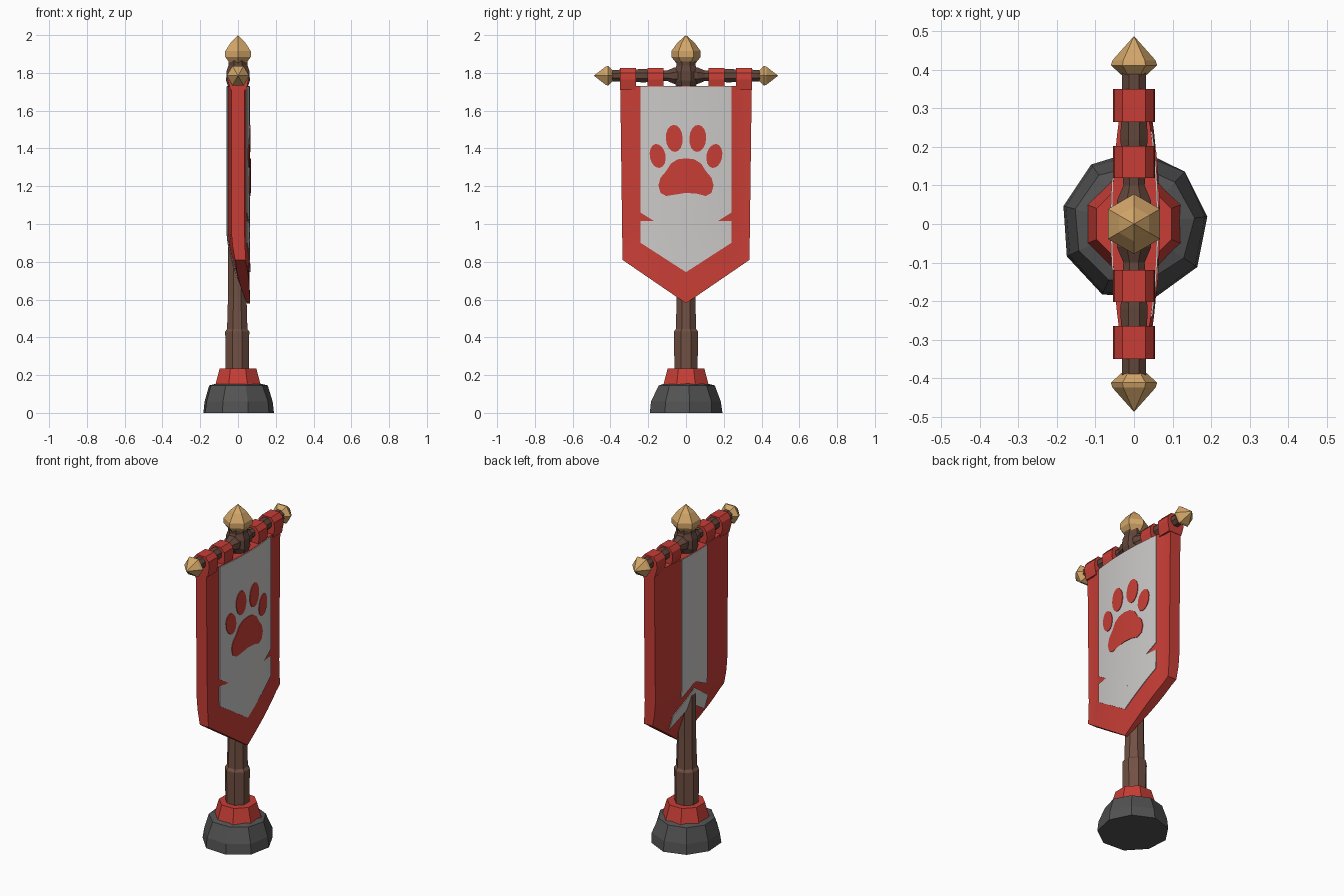
import bpy, bmesh, math, random
from mathutils import Vector, Matrix

if "Cube" in bpy.data.objects:
    bpy.data.objects.remove(bpy.data.objects["Cube"])

random.seed(4)


def mat(name, c):
    m = bpy.data.materials.new(name)
    m.diffuse_color = (*c, 1)
    m.use_nodes = True
    m.node_tree.nodes["Principled BSDF"].inputs["Base Color"].default_value = m.diffuse_color
    return m


RED = mat("red cloth", (0.58, 0.048, 0.037))
WHITE = mat("white cloth", (0.60, 0.59, 0.58))
GOLD = mat("gold", (0.65, 0.38, 0.14))
WOOD = mat("brown wood", (0.165, 0.08, 0.056))
DARK = mat("dark wood", (0.12, 0.06, 0.042))
STONE = mat("grey stone", (0.085, 0.085, 0.087))


def finish(name, bm, material, smooth=None):
    bmesh.ops.recalc_face_normals(bm, faces=bm.faces[:])
    me = bpy.data.meshes.new(name)
    bm.to_mesh(me)
    bm.free()
    ob = bpy.data.objects.new(name, me)
    bpy.context.collection.objects.link(ob)
    me.materials.append(material)
    if smooth:
        bpy.ops.object.select_all(action='DESELECT')
        ob.select_set(True)
        bpy.context.view_layer.objects.active = ob
        bpy.ops.object.shade_smooth_by_angle(angle=math.radians(smooth))
    return ob


def lathe(name, profile, sides, material, phase=0.0, jitter=0.0, matrix=None):
    """Closed solid of revolution from (radius, z) points."""
    bm = bmesh.new()
    rings = []
    for r, z in profile:
        ring = []
        for i in range(sides):
            a = phase + 2 * math.pi * i / sides
            k = r * (1 + random.uniform(-jitter, jitter))
            ring.append(bm.verts.new((k * math.cos(a), k * math.sin(a), z)))
        rings.append(ring)
    for a, b in zip(rings, rings[1:]):
        for i in range(sides):
            j = (i + 1) % sides
            bm.faces.new((a[i], a[j], b[j], b[i]))
    bm.faces.new(rings[0][::-1])
    bm.faces.new(rings[-1])
    bmesh.ops.remove_doubles(bm, verts=bm.verts[:], dist=0.0005)
    if matrix:
        bm.transform(matrix)
    return finish(name, bm, material)


# Cloth surfaces: depth x at (y, z), bulging around the pole
def bump(y):
    return max(0.0, 1 - (y / 0.3) ** 2)


def sweep(z):
    return min(1.0, max(0.0, (0.95 - z) / 0.37)) ** 1.5


def front(y, z):
    t = sweep(z)
    return (0.035 + 0.025 * bump(y)) * (1 - t) + 0.063 * t


def back(y, z):
    t = sweep(z)
    return (-0.035 - 0.022 * bump(y)) * (1 - t) + 0.048 * t


def sheet(name, outline, outer, inner, material):
    """Fill a (y, z) outline, cut it into a grid and wrap it between two surfaces."""
    bm = bmesh.new()
    f = bm.faces.new([bm.verts.new((0, y, z)) for y, z in outline])
    bmesh.ops.triangulate(bm, faces=[f])
    cuts = [((0, i * 0.05, 0), (0, 1, 0)) for i in range(-6, 7)]
    cuts += [((0, 0, 0.6 + i * 0.07), (0, 0, 1)) for i in range(17)]
    for co, no in cuts:
        bmesh.ops.bisect_plane(bm, geom=bm.verts[:] + bm.edges[:] + bm.faces[:],
                               dist=1e-5, plane_co=co, plane_no=no)
    ext = bmesh.ops.extrude_face_region(bm, geom=bm.faces[:], use_keep_orig=True)
    top = {g for g in ext["geom"] if isinstance(g, bmesh.types.BMVert)}
    for v in bm.verts:
        v.co.x = (outer if v in top else inner)(v.co.y, v.co.z)
    return finish(name, bm, material, 40)


def front_plate(name, outline, material, h):
    return sheet(name, outline, lambda y, z: front(y, z) + h, front, material)


def back_plate(name, outline, material, h):
    return sheet(name, outline, lambda y, z: back(y, z) - h, back, material)


def sym(half):
    """Mirror half an outline (y >= 0, ends on y = 0)."""
    return half + [(-y, z) for y, z in half[::-1] if y > 1e-6]


# Stone foot and red collar
lathe("stone_foot", [(0.195, 0), (0.188, 0.06), (0.155, 0.145), (0.10, 0.16)], 9, STONE, 0.1, 0.035)
lathe("collar", [(0.135, 0.14), (0.128, 0.155), (0.105, 0.235), (0.06, 0.235)], 8, RED, math.pi / 8)

# Pole: thick lower sleeve and slimmer shaft
off = Matrix.Translation((-0.004, 0, 0))
lathe("pole_sleeve", [(0.066, 0.2), (0.069, 0.43), (0.058, 0.445)], 8, WOOD, math.pi / 8, 0, off)
lathe("pole_shaft", [(0.059, 0.42), (0.053, 0.62), (0.053, 0.95), (0.047, 1.1), (0.047, 1.72)],
      8, WOOD, math.pi / 8, 0, off)
lathe("pole_head", [(0.05, 1.71), (0.068, 1.76), (0.066, 1.81), (0.054, 1.84), (0.056, 1.87)],
      8, DARK, math.pi / 8)
lathe("top_finial", [(0.05, 1.85), (0.078, 1.885), (0.078, 1.915), (0.045, 1.96), (0, 2.0)],
      6, GOLD, math.pi / 6)

# Crossbar, end finials and hanging straps on both sides
for s, side in ((1, "left"), (-1, "right")):
    along = Matrix.Translation((0, 0, 1.785)) @ Matrix.Rotation(-s * math.pi / 2, 4, 'X')
    lathe("crossbar_" + side, [(0.05, 0), (0.048, 0.06), (0.03, 0.10), (0.038, 0.22), (0.033, 0.4)],
          8, DARK, math.pi / 8, 0, along)
    lathe("bar_finial_" + side, [(0.028, 0.383), (0.06, 0.412), (0.056, 0.425), (0, 0.488)],
          6, GOLD, 0, 0, along)
    for n, (a, b) in enumerate(((0.265, 0.35), (0.12, 0.203))):
        bm = bmesh.new()
        prof = [(-0.04, 1.71), (-0.055, 1.765), (-0.05, 1.80), (-0.03, 1.826),
                (0.03, 1.826), (0.052, 1.80), (0.055, 1.765), (0.045, 1.71)]
        f = bm.faces.new([bm.verts.new((x, s * a, z)) for x, z in prof])
        r = bmesh.ops.extrude_face_region(bm, geom=[f], use_keep_orig=True)
        for v in r["geom"]:
            if isinstance(v, bmesh.types.BMVert):
                v.co.y = s * b
        finish(f"strap_{side}_{n + 1}", bm, RED)

# Banner body
sheet("banner", sym([(0, 1.73), (0.348, 1.73), (0.336, 0.81), (0, 0.58)]), front, back, RED)

# White front panel and chevron
front_plate("front_panel", sym([(0, 1.728), (0.24, 1.728), (0.24, 1.06), (0, 0.91)]), WHITE, 0.004)
front_plate("front_chevron", sym([(0, 0.87), (0.24, 1.015), (0.24, 0.90), (0, 0.745)]), WHITE, 0.004)

# White back stripe and inverted chevron
back_plate("back_panel", sym([(0, 1.728), (0.12, 1.728), (0.12, 0.90), (0, 0.96)]), WHITE, 0.004)
back_plate("back_chevron", sym([(0, 0.92), (0.165, 0.81), (0.165, 0.72), (0, 0.82)]), WHITE, 0.004)

# Paw emblem: pad and four toes
front_plate("paw_pad", sym([(0, 1.348), (0.045, 1.342), (0.08, 1.32), (0.105, 1.28), (0.135, 1.245),
                            (0.146, 1.205), (0.135, 1.165), (0.105, 1.148), (0.06, 1.16), (0, 1.165)]),
            RED, 0.0075)
for s in (1, -1):
    for n, (cy, cz, ry, rz, tilt) in enumerate(((0.062, 1.453, 0.045, 0.072, 0.1),
                                                (0.15, 1.36, 0.043, 0.066, 0.3))):
        pts = []
        for i in range(16):
            a = 2 * math.pi * i / 16
            u, w = ry * math.cos(a), rz * math.sin(a)
            pts.append((s * (cy + u * math.cos(tilt) + w * math.sin(tilt) * 0.6),
                        cz - u * math.sin(tilt) * 0.6 + w * math.cos(tilt)))
        front_plate(f"paw_toe_{'left' if s > 0 else 'right'}_{n + 1}", pts, RED, 0.0075)
